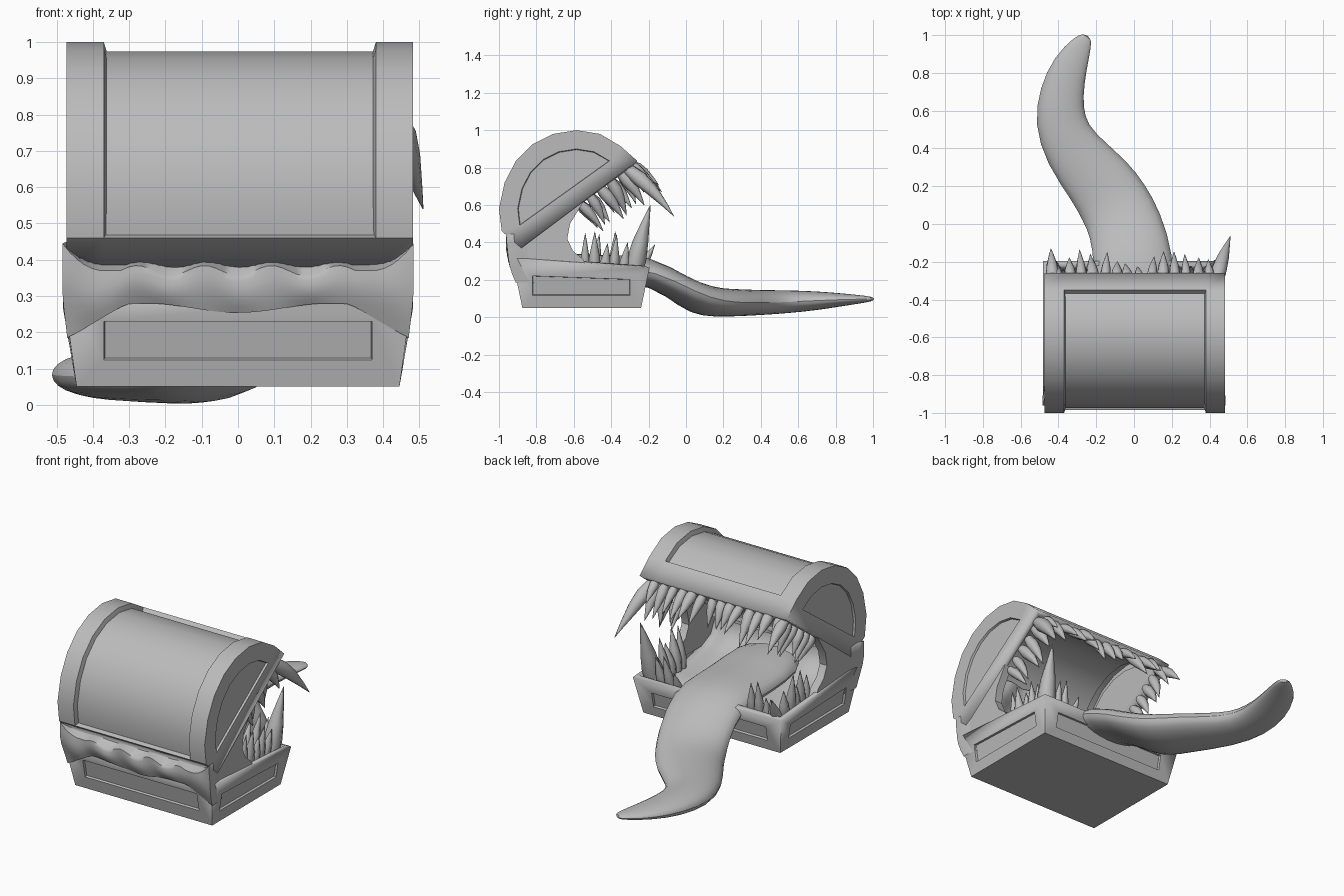
import bpy, bmesh, math, random
from mathutils import Vector

random.seed(4)
cube = bpy.data.objects.get("Cube")
if cube:
    bpy.data.objects.remove(cube)

grey = bpy.data.materials.new("plain_grey")
grey.use_nodes = True
grey.diffuse_color = (0.5, 0.5, 0.5, 1)
grey.node_tree.nodes["Principled BSDF"].inputs["Base Color"].default_value = (0.5, 0.5, 0.5, 1)


def finish(bm, name, angle=35, solid=0.0, subdiv=0):
    mesh = bpy.data.meshes.new(name)
    bm.to_mesh(mesh)
    bm.free()
    mesh.materials.append(grey)
    ob = bpy.data.objects.new(name, mesh)
    bpy.context.collection.objects.link(ob)
    bpy.ops.object.select_all(action="DESELECT")
    ob.select_set(True)
    bpy.context.view_layer.objects.active = ob
    bpy.ops.object.shade_smooth_by_angle(angle=math.radians(angle))
    if solid:
        mod = ob.modifiers.new("thickness", "SOLIDIFY")
        mod.thickness, mod.offset = solid, -1
    if subdiv:
        ob.modifiers.new("smooth", "SUBSURF").levels = subdiv
    return ob


def face_outward(bm):
    """Consistent normals that point away from the middle, also on open shells."""
    bmesh.ops.recalc_face_normals(bm, faces=bm.faces)
    mid = sum((v.co for v in bm.verts), Vector()) / len(bm.verts)
    if sum((f.calc_center_median() - mid).dot(f.normal) * f.calc_area() for f in bm.faces) < 0:
        bmesh.ops.reverse_faces(bm, faces=bm.faces)


def loft(bm, rings, closed=True, caps=True):
    """Skin a list of point rings."""
    rows = [[bm.verts.new(p) for p in ring] for ring in rings]
    n = len(rows[0])
    for a, b in zip(rows, rows[1:]):
        for i in range(n if closed else n - 1):
            j = (i + 1) % n
            bm.faces.new((a[i], a[j], b[j], b[i]))
    if caps:
        bm.faces.new(rows[0][::-1])
        bm.faces.new(rows[-1])
    return rows


# Chest base: tapered open box with recessed panels
bm = bmesh.new()
bottom = [(-.445, -.875, .05), (.445, -.875, .05), (.445, -.24, .05), (-.445, -.24, .05)]
top = [(-.482, -.93, .315), (.482, -.93, .315), (.482, -.195, .265), (-.482, -.195, .265)]
loft(bm, [bottom, top])
bm.faces.ensure_lookup_table()
bmesh.ops.delete(bm, geom=[bm.faces[-1]], context="FACES_ONLY")
face_outward(bm)
sides = [f for f in bm.faces if abs(f.normal.z) < .5]
for f in sides:
    mid, normal = f.calc_center_median(), f.normal.copy()
    wide = abs(normal.y) > .5
    bmesh.ops.inset_individual(bm, faces=[f], thickness=.001)
    # place the panel corners, then drop them back on the sloping side
    for v in f.verts:
        d = v.co - mid
        if wide:
            d.x = math.copysign(.37, d.x)
        else:
            d.y = math.copysign(.26, d.y)
        d.z = d.z * .38 - .006
        v.co = mid + d - normal * d.dot(normal)
bmesh.ops.inset_individual(bm, faces=sides, thickness=.004, depth=-.012)
finish(bm, "chest_base", solid=.035)

# Chest lid: arched shell, framed barrel panel and framed end panels
ARC = [(-.88, .37), (-.985, .46), (-1, .58), (-.97, .72), (-.91, .835), (-.82, .925), (-.71, .98),
       (-.585, 1), (-.46, .98), (-.35, .915), (-.26, .835)]
bm = bmesh.new()
rows = loft(bm, [[(x, y, z) for y, z in ARC] for x in (-.473, -.37, .38, .483)], closed=False, caps=False)
barrel = [f for f in bm.faces if abs(f.calc_center_median().x) < .1
          and f.calc_center_median().z > .45 and f.calc_center_median().y < -.32]
panels = []
for row in (rows[0], rows[-1]):
    x = row[0].co.x
    inner = [bm.verts.new((x, -.59 + .756 * (y + .59), .59 + .756 * (z - .59))) for y, z in ARC[1:-1]]
    rim = row[1:-1]
    for i in range(len(rim) - 1):
        bm.faces.new((rim[i], rim[i + 1], inner[i + 1], inner[i]))
    bm.faces.new((row[0], rim[0], inner[0], inner[-1], rim[-1], row[-1]))
    panels.append(bm.faces.new(inner))
face_outward(bm)
bmesh.ops.inset_region(bm, faces=barrel, thickness=.008, depth=-.026)
bmesh.ops.inset_individual(bm, faces=panels, thickness=.004, depth=-.012)
finish(bm, "chest_lid", solid=.045)

# Flesh skin wrapped around the hinge, with wavy edges
bm = bmesh.new()
N = 48
columns = []
for i in range(-3, N + 4):
    x = -.47 + .94 * min(max(i, 0), N) / N
    wrap = max(-i, i - N, 0)
    a = abs(x)
    low = .267 - .013 * math.cos(x * math.pi / .25) - .07 * max(0, (a - .3) / .17)
    high = .37 - .014 * math.cos(x * math.pi / .09) * (a < .32) + .075 * max(0, (a - .36) / .11) ** 2
    col = []
    for k in range(7):
        z = low + (high - low) * k / 6
        grow = 1 + min((z - .18) * .25, .03) - .012 * max(wrap - 1, 0)
        bulge = .012 * math.sin(math.pi * k / 6) + .004 * math.sin(x * 30 + z * 25)
        y = max(-.875 - (z - .05) * .215 - .006 - bulge, -.962)
        col.append((x * grow, y + wrap * .035, z))
    col.append((x * .95, -.8, max(high, .4) + .015))
    columns.append(col)
loft(bm, columns, closed=False, caps=False)
face_outward(bm)
finish(bm, "hinge_flesh", angle=60)

# Flesh webs that join lid and base at each side
WEB = [(-.9, .25), (-.52, .25), (-.55, .31), (-.605, .355), (-.635, .42), (-.62, .5), (-.55, .615),
       (-.6, .62), (-.88, .42), (-.95, .38), (-.935, .31)]
for side, name in ((1, "left"), (-1, "right")):
    bm = bmesh.new()
    loft(bm, [[(side * x, y, z) for y, z in WEB] for x in (.425, .472)])
    face_outward(bm)
    finish(bm, name + "_cheek_flesh")

# Throat: curved lining at the back of the mouth
THROAT = [(-.25, .18), (-.5, .2), (-.72, .24), (-.83, .29), (-.87, .37), (-.85, .46), (-.77, .54), (-.68, .61)]
bm = bmesh.new()
loft(bm, [[(-.44 + .88 * i / 24, y + .012 * math.sin(i * 1.3), z) for y, z in THROAT] for i in range(25)],
     closed=False, caps=False)
finish(bm, "throat_lining", angle=60, solid=.01)

# Tongue: x, y, z, half width, half height
TONGUE = [(0, -.86, .3, .2, .07), (0, -.62, .265, .205, .07), (0, -.4, .26, .205, .07), (0, -.19, .255, .205, .078),
          (-.045, 0, .125, .19, .085), (-.105, .11, .083, .185, .08), (-.175, .22, .077, .175, .073),
          (-.34, .4, .078, .145, .066), (-.396, .55, .083, .13, .06), (-.385, .7, .088, .113, .05),
          (-.338, .85, .094, .09, .032), (-.27, .965, .097, .05, .017), (-.245, .998, .097, .022, .01)]
bm = bmesh.new()
rings = []
for i, (x, y, z, w, h) in enumerate(TONGUE):
    p, q = TONGUE[max(i - 1, 0)], TONGUE[min(i + 1, len(TONGUE) - 1)]
    across = Vector((q[1] - p[1], p[0] - q[0], 0)).normalized()
    ring = []
    for k in range(12):
        t = k * math.tau / 12
        ring.append(Vector((x, y, z)) + across * w * 1.08 * math.cos(t) + Vector((0, 0, h * 1.06 * math.sin(t))))
    rings.append(ring)
loft(bm, rings)
face_outward(bm)
finish(bm, "tongue", angle=60, subdiv=1)


def tooth(bm, root, tip, r, bend):
    """Curved cone, fattest a little above its root."""
    root, tip = Vector(root), Vector(tip)
    axis = tip - root
    u = axis.orthogonal().normalized()
    v = axis.normalized().cross(u)
    rings = []
    for t, s in ((0, .75), (.25, 1), (.5, .8), (.8, .35), (1, .03)):
        c = root + axis * t + Vector(bend) * math.sin(math.pi * t)
        rings.append([c + (u * math.cos(k * math.tau / 8) + v * math.sin(k * math.tau / 8)) * r * s
                      for k in range(8)])
    loft(bm, rings)


def vary(a, b):
    return random.uniform(a, b)


# Upper teeth: front row along the lid edge, then both sides
bm = bmesh.new()
for i in range(14):
    x = -.4 + .0615 * i
    reach = .05 + .1 * abs(math.sin(x * math.pi / .5)) + vary(-.02, .02)
    tooth(bm, (x, -.305, .82), (x + vary(-.02, .02), -.295 + reach, .67 + vary(-.05, .05)),
          vary(.026, .034), (0, .005, .005))
tooth(bm, (.43, -.32, .8), (.51, -.065, .54), .042, (0, .01, .01))
tooth(bm, (-.43, -.31, .8), (-.44, -.13, .67), .034, (0, .01, .01))
for side in (-1, 1):
    for i in range(5):
        y = -.35 - .055 * i
        z = .84 + (y + .26) * .74
        tooth(bm, (side * .425, y, z), (side * vary(.39, .43), y + vary(.07, .13), z - vary(.13, .19)),
              vary(.028, .036), (0, .006, .004))
face_outward(bm)
finish(bm, "upper_teeth", angle=50)

# Lower teeth: front row either side of the tongue, then both sides
bm = bmesh.new()
for side in (-1, 1):
    for i in range(4):
        x = side * (.235 + .05 * i)
        tooth(bm, (x, -.28, .2), (x + vary(-.02, .02), vary(-.25, -.2), vary(.34, .43)), vary(.026, .032), (0, 0, 0))
    for i in range(5):
        y = -.34 - .05 * i
        tooth(bm, (side * .4, y, .21), (side * vary(.41, .44), y + vary(0, .03), vary(.37, .46)),
              vary(.026, .034), (0, 0, 0))
tooth(bm, (.405, -.285, .21), (.43, -.19, .6), .052, (0, -.005, 0))
tooth(bm, (-.405, -.275, .21), (-.44, -.165, .39), .032, (0, 0, 0))
face_outward(bm)
finish(bm, "lower_teeth", angle=50)
